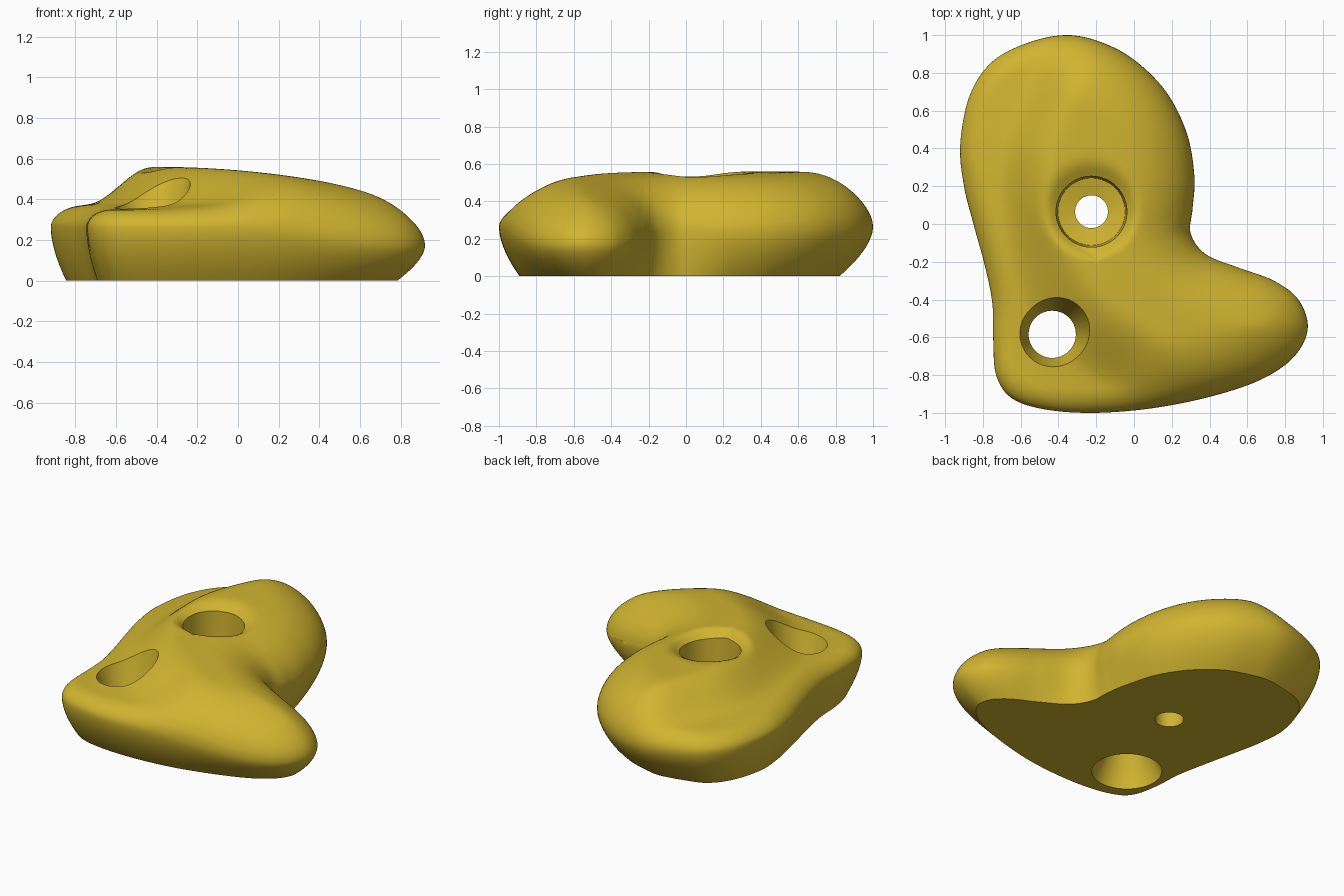
import bpy
import bmesh
import math
from mathutils import Vector
from mathutils.kdtree import KDTree

if "Cube" in bpy.data.objects:
    bpy.data.objects.remove(bpy.data.objects["Cube"])

mat = bpy.data.materials.new("mustard yellow")
mat.use_nodes = True
colour = (0.64, 0.46, 0.03, 1)
mat.diffuse_color = colour
mat.node_tree.nodes["Principled BSDF"].inputs["Base Color"].default_value = colour


def spline(points, steps, closed):
    """Smooth curve through the given points."""
    pts = [Vector(p) for p in points]
    if not closed:
        pts = [2 * pts[0] - pts[1]] + pts + [2 * pts[-1] - pts[-2]]
    count = len(pts)
    result = []
    for i in (range(count) if closed else range(1, count - 2)):
        a, b, c, d = (pts[(i + k) % count] for k in (-1, 0, 1, 2))
        for s in range(steps):
            t = s / steps
            result.append(0.5 * (2 * b + (c - a) * t + (2 * a - 5 * b + 4 * c - d) * t * t
                                 + (3 * b - a - 3 * c + d) * t ** 3))
    return result


def make_tree(points):
    tree = KDTree(len(points))
    for i, p in enumerate(points):
        tree.insert((p.x, p.y, 0), i)
    tree.balance()
    return tree


def smooth(t):
    t = min(1, max(0, t))
    return t * t * (3 - 2 * t)


# Widest outline, counter-clockwise from the tip of the side lobe: x, y, inset of the base
OUTLINE = [(.92, -.55, .14), (.87, -.4, .12), (.74, -.3, .09), (.55, -.23, .06),
           (.38, -.16, .03), (.3, -.05, .02), (.31, .08, .04), (.32, .25, .08),
           (.28, .48, .11), (.17, .7, .14), (0, .87, .16), (-.18, .965, .18),
           (-.36, 1, .18), (-.56, .96, .17), (-.75, .86, .14), (-.87, .68, .11),
           (-.92, .42, .08), (-.9, .2, .07), (-.85, 0, .06), (-.79, -.22, .05),
           (-.75, -.42, .05), (-.745, -.62, .06), (-.73, -.8, .09), (-.65, -.92, .11),
           (-.48, -.98, .11), (-.22, -1, .11), (.1, -.975, .11), (.42, -.91, .12),
           (.68, -.82, .13), (.85, -.7, .14)]
# Middle of the slope between the low shelf and the high plateau, back to front
RIDGE = [(-.14, 1.2), (-.32, .92), (-.46, .67), (-.56, .4), (-.57, .15), (-.52, -.1),
         (-.39, -.38), (-.21, -.59), (0, -.73), (.2, -.89), (.4, -1.15)]
BOLT = Vector((-.225, .065))
POCKET = Vector((-.433, -.584))
CENTRE = Vector((-.2, -.2))

rim_data = spline(OUTLINE, 7, True)
rim = [p.to_2d() for p in rim_data]
fine_tree = make_tree(spline(OUTLINE, 42, True))
ridge = spline(RIDGE, 80, False)
ridge_tree = make_tree(ridge)


def waist(p):
    """Height at which the body is widest."""
    return .26 - .09 * smooth(p.x / .9)


def top_height(p):
    edge = fine_tree.find(p.to_3d())[2]
    q, i, dist = ridge_tree.find(p.to_3d())
    i = min(max(i, 1), len(ridge) - 2)
    tangent = ridge[i + 1] - ridge[i - 1]
    offset = p - q.to_2d()
    side = math.copysign(dist, tangent.x * offset.y - tangent.y * offset.x)
    # the slope widens towards the front
    half = .15 + .05 * smooth((.1 - p.y) / .5)
    high = smooth((side + half) / (2 * half))
    plateau = .56 - .18 * (max(0, p.x + .4) / 1.3) ** 2
    shelf = .35 + .04 * smooth((side + .4) / .4)
    level = shelf + (plateau - shelf) * high
    # rounded lip around the bolt recess
    level -= .06 * min(1, max(0, 1 - ((p - BOLT).length - .185) / .08)) ** 2
    radius = .12 + .24 * high
    t = 1 - min(1, edge / radius)
    low = waist(p)
    return low + (level - low) * math.sqrt(1 - t * t)


# Body: rings from the flat base up to the waist, then inward over the top
bm = bmesh.new()
count = len(rim)
rings = []
SIDE_STEPS, TOP_STEPS = 10, 56
for s in range(SIDE_STEPS):
    drop = 1 - s / SIDE_STEPS
    ring = []
    for i, p in enumerate(rim):
        t = (rim[(i + 1) % count] - rim[i - 1]).normalized()
        q = p - Vector((t.y, -t.x)) * rim_data[i].z * drop ** 1.7
        ring.append(bm.verts.new((q.x, q.y, waist(p) * (1 - drop))))
    rings.append(ring)
for s in range(TOP_STEPS):
    scale = 1 - (s / TOP_STEPS) ** 1.6
    ring = []
    for p in rim:
        q = CENTRE + (p - CENTRE) * scale
        z = top_height(q) if s else waist(p)
        ring.append(bm.verts.new((q.x, q.y, z)))
    rings.append(ring)
for low, high in zip(rings, rings[1:]):
    for i in range(count):
        j = (i + 1) % count
        bm.faces.new((low[i], low[j], high[j], high[i]))
peak = bm.verts.new((*CENTRE, top_height(CENTRE)))
for i in range(count):
    bm.faces.new((rings[-1][i], rings[-1][(i + 1) % count], peak))
bm.faces.new(reversed(rings[0]))
bmesh.ops.recalc_face_normals(bm, faces=bm.faces)
# Soften creases on the top surface
top_verts = [v for ring in rings[SIDE_STEPS + 6:] for v in ring]
for _ in range(6):
    bmesh.ops.smooth_vert(bm, verts=top_verts, factor=.5, use_axis_z=True)
mesh = bpy.data.meshes.new("hold_body")
bm.to_mesh(mesh)
bm.free()
mesh.materials.append(mat)
body = bpy.data.objects.new("hold_body", mesh)
bpy.context.collection.objects.link(body)


def cut_hole(name, centre, profile, sides=64):
    """Subtract a turned solid given as (radius, height) pairs, bottom to top."""
    cutter_bm = bmesh.new()
    loops = [[cutter_bm.verts.new((centre.x + r * math.cos(math.tau * k / sides),
                                   centre.y + r * math.sin(math.tau * k / sides), z))
              for k in range(sides)] for r, z in profile]
    for a, b in zip(loops, loops[1:]):
        for k in range(sides):
            n = (k + 1) % sides
            cutter_bm.faces.new((a[k], a[n], b[n], b[k]))
    cutter_bm.faces.new(reversed(loops[0]))
    cutter_bm.faces.new(loops[-1])
    cutter_mesh = bpy.data.meshes.new(name)
    cutter_bm.to_mesh(cutter_mesh)
    cutter_bm.free()
    cutter_mesh.materials.append(mat)
    cutter = bpy.data.objects.new(name, cutter_mesh)
    cutter.hide_render = True
    bpy.context.collection.objects.link(cutter)
    mod = body.modifiers.new(name, "BOOLEAN")
    mod.operation = "DIFFERENCE"
    mod.solver = "EXACT"
    mod.object = cutter
    bpy.ops.object.modifier_apply(modifier=name)
    bpy.data.objects.remove(cutter)


bpy.ops.object.select_all(action="DESELECT")
body.select_set(True)
bpy.context.view_layer.objects.active = body

# Bolt hole with a wide recess, and the tapered pocket through the low corner
cut_hole("bolt_cutter", BOLT, [(.087, -.1), (.087, .22), (.178, .24), (.188, .5), (.188, .8)])
cut_hole("pocket_cutter", POCKET, [(.213, -.1), (.213, .02), (.125, .21),
                                   (.172, .36), (.21, .52), (.24, .8)])
bpy.ops.object.shade_smooth_by_angle(angle=math.radians(30))
